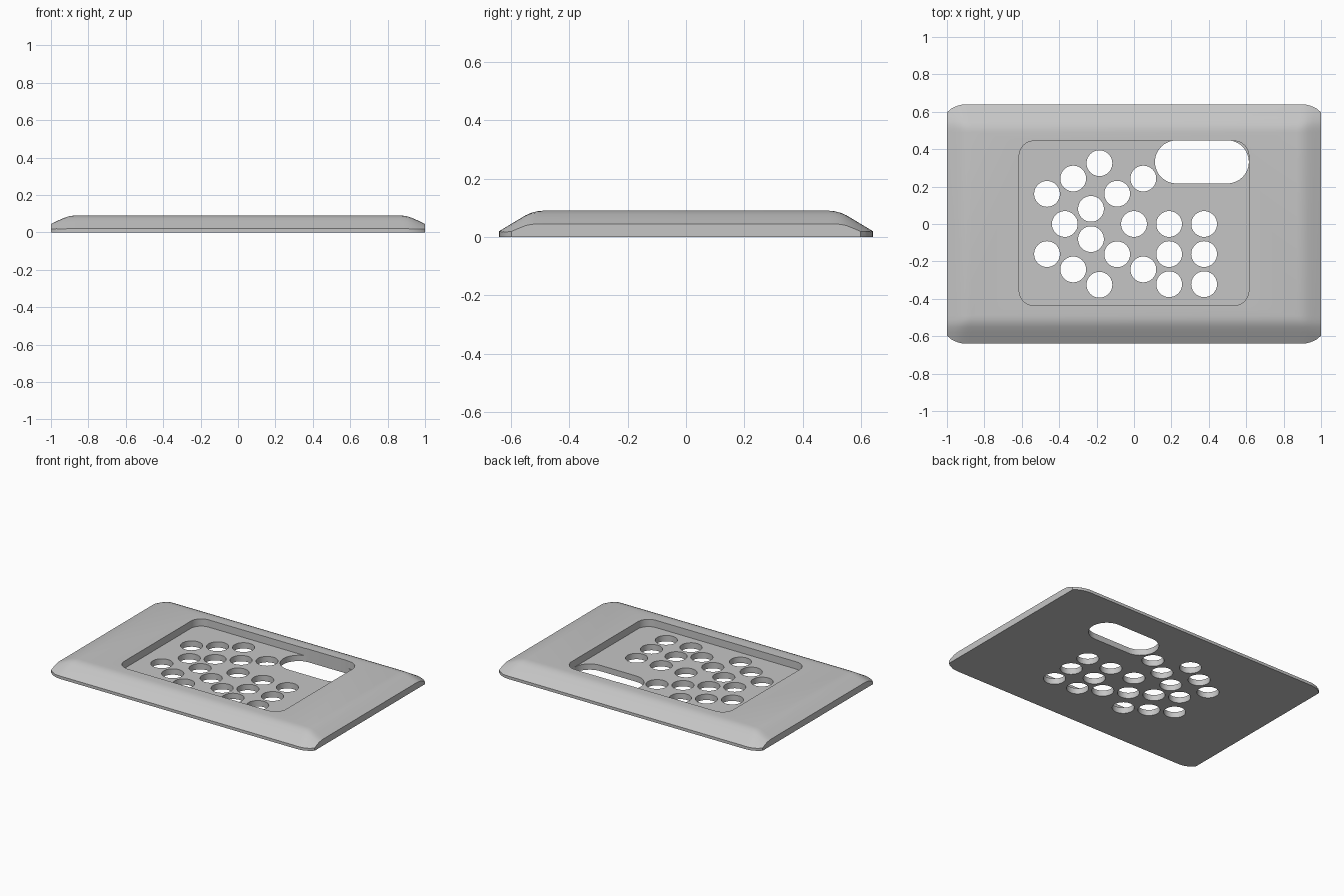
import bpy, bmesh
from math import pi, cos, sin

cube = bpy.data.objects.get("Cube")
if cube:
    bpy.data.objects.remove(cube)

THICKNESS = 0.09
FLOOR = 0.04

grey = bpy.data.materials.new("plain grey")
grey.use_nodes = True
colour = (0.56, 0.56, 0.56, 1)
grey.diffuse_color = colour
grey.node_tree.nodes["Principled BSDF"].inputs["Base Color"].default_value = colour


def make_object(name, bm):
    bmesh.ops.recalc_face_normals(bm, faces=bm.faces)
    mesh = bpy.data.meshes.new(name)
    bm.to_mesh(mesh)
    bm.free()
    mesh.materials.append(grey)
    obj = bpy.data.objects.new(name, mesh)
    bpy.context.collection.objects.link(obj)
    return obj


def add_prism(bm, outline, bottom, top):
    face = bm.faces.new([bm.verts.new((x, y, bottom)) for x, y in outline])
    grown = bmesh.ops.extrude_face_region(bm, geom=[face])["geom"]
    verts = [v for v in grown if isinstance(v, bmesh.types.BMVert)]
    bmesh.ops.translate(bm, verts=verts, vec=(0, 0, top - bottom))


def rounded_rect(cx, cy, half_x, half_y, radius, steps=12):
    points = []
    for quarter, (sx, sy) in enumerate([(1, 1), (-1, 1), (-1, -1), (1, -1)]):
        for i in range(steps + 1):
            a = (quarter + i / steps) * pi / 2
            points.append((cx + sx * (half_x - radius) + radius * cos(a),
                           cy + sy * (half_y - radius) + radius * sin(a)))
    # drop coincident points where straight sides vanish
    return [p for i, p in enumerate(points)
            if abs(p[0] - points[i - 1][0]) + abs(p[1] - points[i - 1][1]) > 1e-5]


def cut(target, bm, operation="DIFFERENCE"):
    cutter = make_object("cutter", bm)
    cutter.hide_render = True
    mod = target.modifiers.new("cut", "BOOLEAN")
    mod.operation = operation
    mod.solver = "EXACT"
    mod.object = cutter
    bpy.context.view_layer.objects.active = target
    bpy.ops.object.modifier_apply(modifier=mod.name)
    bpy.data.objects.remove(cutter)


# Plate with rounded, sloping edges: (distance from centre, drop in height)
end_drop = [(0.87, 0), (0.89, 0.002), (0.91, 0.006), (0.93, 0.013),
            (0.96, 0.026), (1.0, 0.045), (1.02, 0.055)]
side_drop = [(0.49, 0), (0.51, 0.002), (0.53, 0.007), (0.55, 0.016),
             (0.58, 0.034), (0.61, 0.052), (0.64, 0.07), (0.65, 0.076)]


def mirrored(profile):
    return [(-p, d) for p, d in reversed(profile)] + profile


bm = bmesh.new()
xs, ys = mirrored(end_drop), mirrored(side_drop)
rows = []
for x, dx in xs:
    rows.append([])
    for y, dy in ys:
        drop = (dx ** 1.5 + dy ** 1.5) ** (2 / 3)
        rows[-1].append(bm.verts.new((x, y, max(0.004, THICKNESS - drop))))
for a, b in zip(rows, rows[1:]):
    for j in range(len(ys) - 1):
        bm.faces.new((a[j], b[j], b[j + 1], a[j + 1]))
# Skirt and flat underside
rim = [e for e in bm.edges if e.is_boundary]
lower = bmesh.ops.extrude_edge_only(bm, edges=rim)["geom"]
for v in lower:
    if isinstance(v, bmesh.types.BMVert):
        v.co.z = 0
bmesh.ops.holes_fill(bm, edges=[e for e in bm.edges if e.is_boundary], sides=0)
plate = make_object("cover_plate", bm)

# Trim to the outline with softened corners
corner = [(1.0, 0.597), (0.977, 0.617), (0.945, 0.632), (0.92, 0.638), (0.895, 0.64)]
half = corner + [(-x, y) for x, y in reversed(corner)]
bm = bmesh.new()
add_prism(bm, half + [(-x, -y) for x, y in half], -0.1, 0.2)
cut(plate, bm, "INTERSECT")

# Recessed pocket
bm = bmesh.new()
add_prism(bm, rounded_rect(0, 0.004, 0.614, 0.44, 0.08), FLOOR, 0.2)
cut(plate, bm)

# Rounded slot
bm = bmesh.new()
add_prism(bm, rounded_rect(0.363, 0.332, 0.251, 0.115, 0.115), -0.1, 0.2)
cut(plate, bm)

# Hole pattern: arrow outline, then a block of five to its right
centres = [(-0.37, 0), (0, 0)]
for s in (1, -1):
    centres += [(-0.37 + 0.14 * i, s * 0.081 * i) for i in (1, 2, 3)]
    centres += [(-0.465 + 0.14 * i, s * (0.161 + 0.082 * i)) for i in range(3)]
centres += [(x, y) for x in (0.188, 0.375) for y in (0, -0.161, -0.322)]
bm = bmesh.new()
for cx, cy in centres:
    add_prism(bm, rounded_rect(cx, cy, 0.069, 0.069, 0.069, 10), -0.1, 0.2)
cut(plate, bm)

# Smooth shading with sharp rims
bpy.ops.object.select_all(action="DESELECT")
plate.select_set(True)
bpy.context.view_layer.objects.active = plate
bpy.ops.object.shade_smooth_by_angle(angle=0.5)
